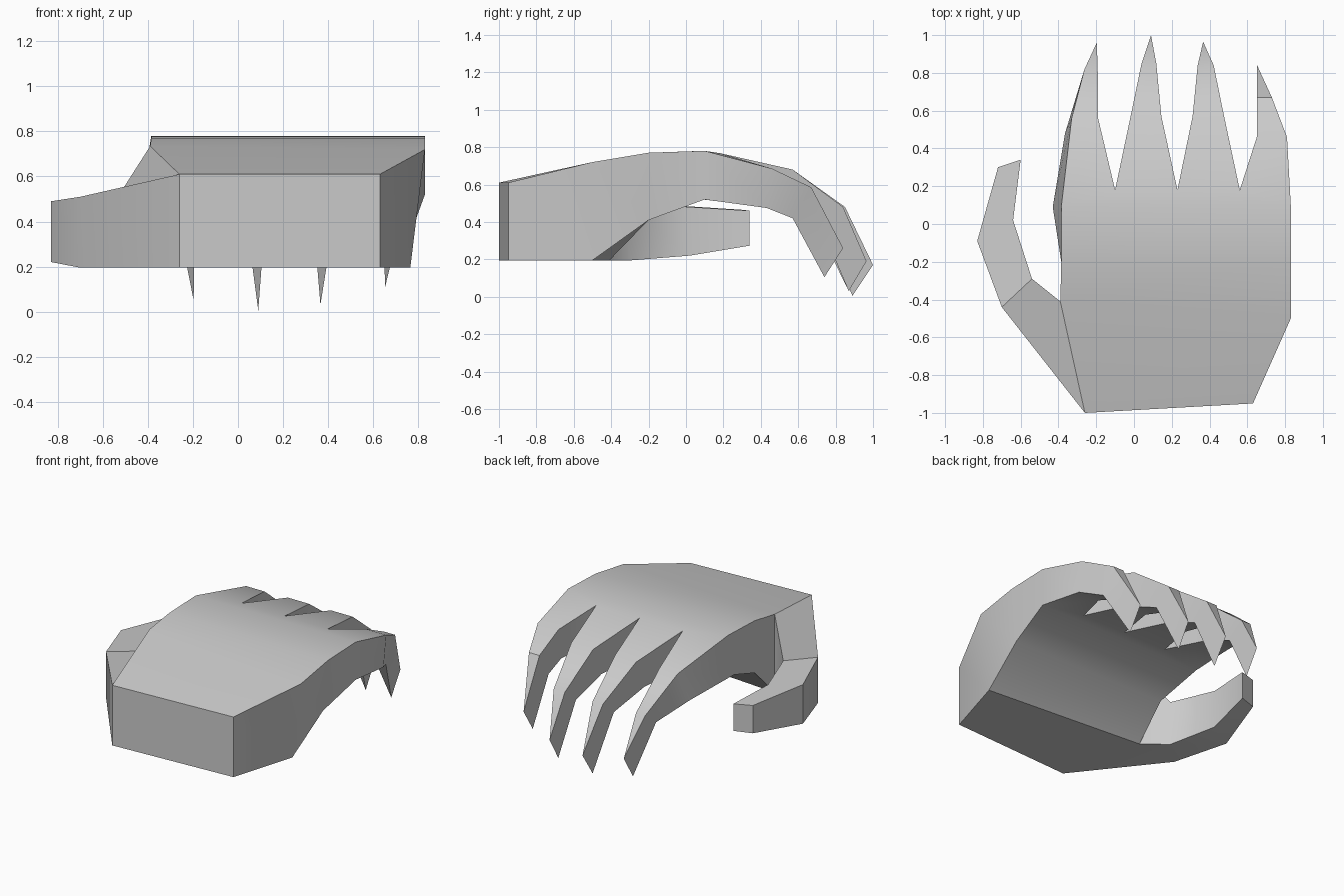
import bpy
import bmesh

if "Cube" in bpy.data.objects:
    bpy.data.objects.remove(bpy.data.objects["Cube"])

bm = bmesh.new()


def face(points):
    bm.faces.new([bm.verts.new(p) for p in points])


def loft(sections, sides=(0, 1, 2, 3)):
    # sections are loops: top left, top right, bottom right, bottom left
    for a, b in zip(sections, sections[1:]):
        for i in sides:
            j = (i + 1) % 4
            face([a[i], a[j], b[j], b[i]])


# palm: arched slab, front half opens into the thumb on the left
wrist = [(-.26, -1, .61), (.63, -.95, .61), (.63, -.95, .195), (-.26, -1, .195)]
heel = [(-.39, -.41, .735), (.83, -.5, .72), (.765, -.5, .195), (-.39, -.41, .195)]
arch = [(-.385, -.2, .77), (.83, -.2, .77), (.79, -.2, .41), (-.385, -.2, .41)]
knuckle = [(-.385, .09, .78), (.83, .1, .78), (.83, .1, .52), (-.43, .09, .52)]
face(wrist)
loft([wrist, heel], (0, 1, 2))
loft([heel, arch, knuckle])

# thumb: outer edge, inner edge
thumb = [[wrist[0], heel[0], heel[3], wrist[3]]]
for ox, oy, ix, iy, top, inner_top, low in (
        (-.70, -.44, -.54, -.29, .51, .50, .195),
        (-.83, -.09, -.64, .02, .49, .48, .22),
        (-.72, .30, -.60, .34, .465, .46, .273)):
    thumb.append([(ox, oy, top), (ix, iy, inner_top), (ix, iy, low), (ox, oy, low)])
loft(thumb)
face(thumb[-1])

# knuckle web between palm and finger valleys
valley_x = (-.10, .23, .56)
top = [knuckle[0]] + [(x, .18, .768) for x in valley_x] + [knuckle[1]]
low = [knuckle[3]] + [(x, .18, .51) for x in valley_x] + [knuckle[2]]
face(top)
face(low)

# fingers: rows of left x, right x, top y, top z, bottom y, bottom z
fingers = [
    [(-.33, -.19, .56, .68, .48, .475), (-.262, -.192, .82, .47, .70, .38),
     (-.197, -.197, .96, .21, .86, .05)],
    [(-.018, .145, .57, .68, .48, .475), (.04, .118, .85, .48, .73, .38),
     (.09, .09, 1.0, .17, .89, .005)],
    [(.31, .477, .57, .68, .48, .475), (.337, .422, .84, .48, .72, .38),
     (.366, .366, .965, .19, .87, .03)],
    [(.65, .81, .46, .685, .43, .475), (.65, .73, .67, .585, .57, .42),
     (.652, .652, .84, .26, .74, .105)],
]
for n, rows in enumerate(fingers):
    sections = [[top[n], top[n + 1], low[n + 1], low[n]]]
    for k, (xl, xr, yt, zt, yb, zb) in enumerate(rows):
        splay = .035 if n == 0 and k == 0 else 0
        sections.append([(xl, yt, zt), (xr, yt, zt), (xr, yb, zb), (xl - splay, yb, zb)])
    loft(sections)

# weld everything into one closed skin
bmesh.ops.remove_doubles(bm, verts=bm.verts, dist=.002)
bmesh.ops.recalc_face_normals(bm, faces=bm.faces)
mesh = bpy.data.meshes.new("clawed_hand")
bm.to_mesh(mesh)
bm.free()
hand = bpy.data.objects.new("clawed_hand", mesh)
bpy.context.collection.objects.link(hand)
bpy.context.view_layer.objects.active = hand
hand.select_set(True)
bpy.ops.object.shade_smooth_by_angle(angle=.6)
